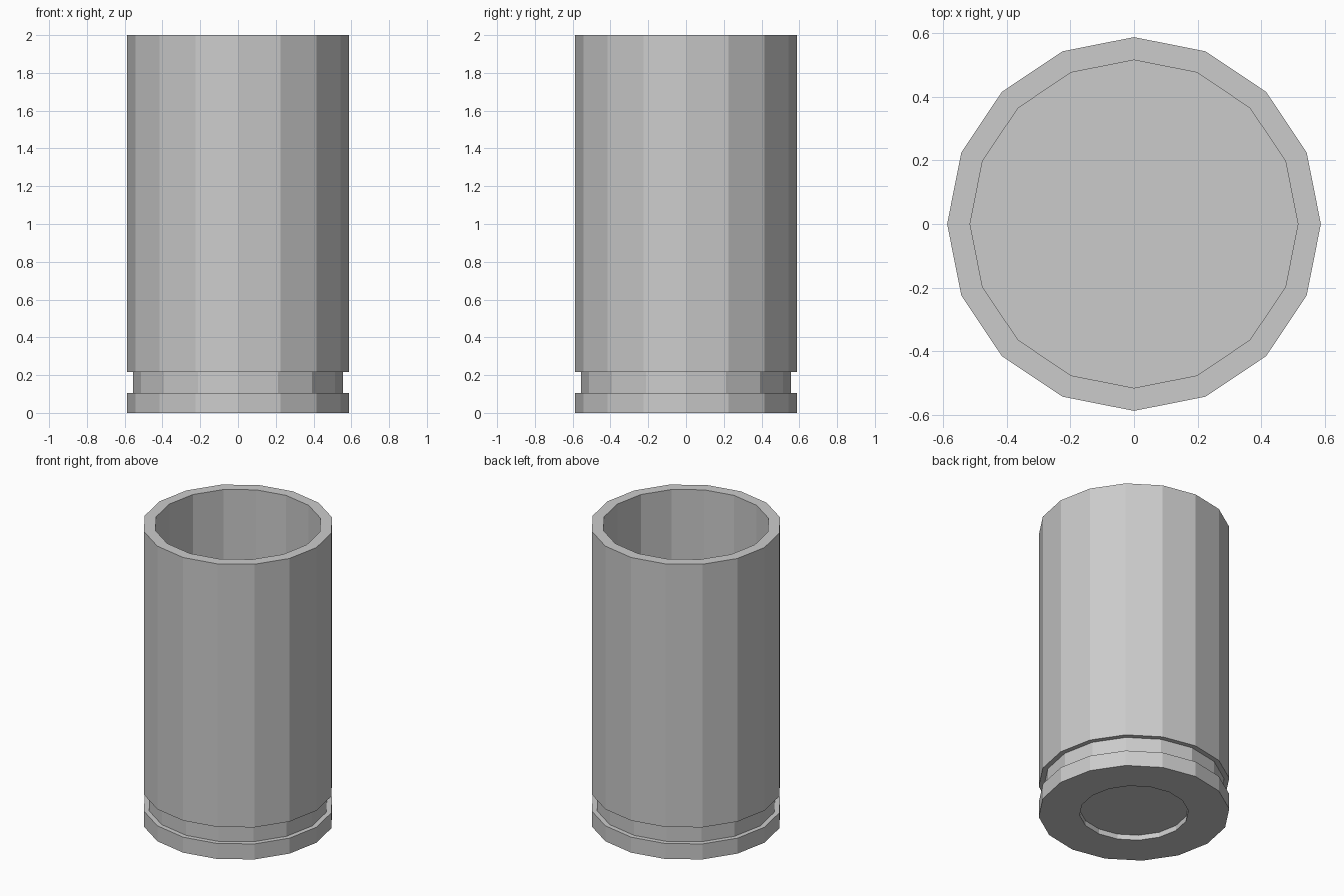
import bpy, bmesh
from math import cos, sin, tau

if "Cube" in bpy.data.objects:
    bpy.data.objects.remove(bpy.data.objects["Cube"])

SIDES = 16

# Outline (radius, z) from the base recess, up the outside, then down the bore
PROFILE = [
    (0.335, 0.035), (0.335, 0.0),                  # shallow round recess in base
    (0.587, 0.0), (0.587, 0.105),                  # rim
    (0.555, 0.105), (0.555, 0.217),                # groove
    (0.587, 0.217), (0.587, 2.0),                  # outer wall
    (0.515, 2.0), (0.515, 0.217),                  # mouth and bore
]


def lathe(name, profile, sides):
    bm = bmesh.new()
    rings = [[bm.verts.new((r * cos(tau * i / sides), r * sin(tau * i / sides), z))
              for i in range(sides)] for r, z in profile]
    for a, b in zip(rings, rings[1:]):
        for i in range(sides):
            j = (i + 1) % sides
            bm.faces.new((a[i], a[j], b[j], b[i]))
    # Recess floor and bore floor
    bm.faces.new(rings[0][::-1])
    bm.faces.new(rings[-1])
    bmesh.ops.recalc_face_normals(bm, faces=bm.faces)
    mesh = bpy.data.meshes.new(name)
    bm.to_mesh(mesh)
    bm.free()
    obj = bpy.data.objects.new(name, mesh)
    bpy.context.collection.objects.link(obj)
    return obj


lathe("cartridge_case", PROFILE, SIDES)
